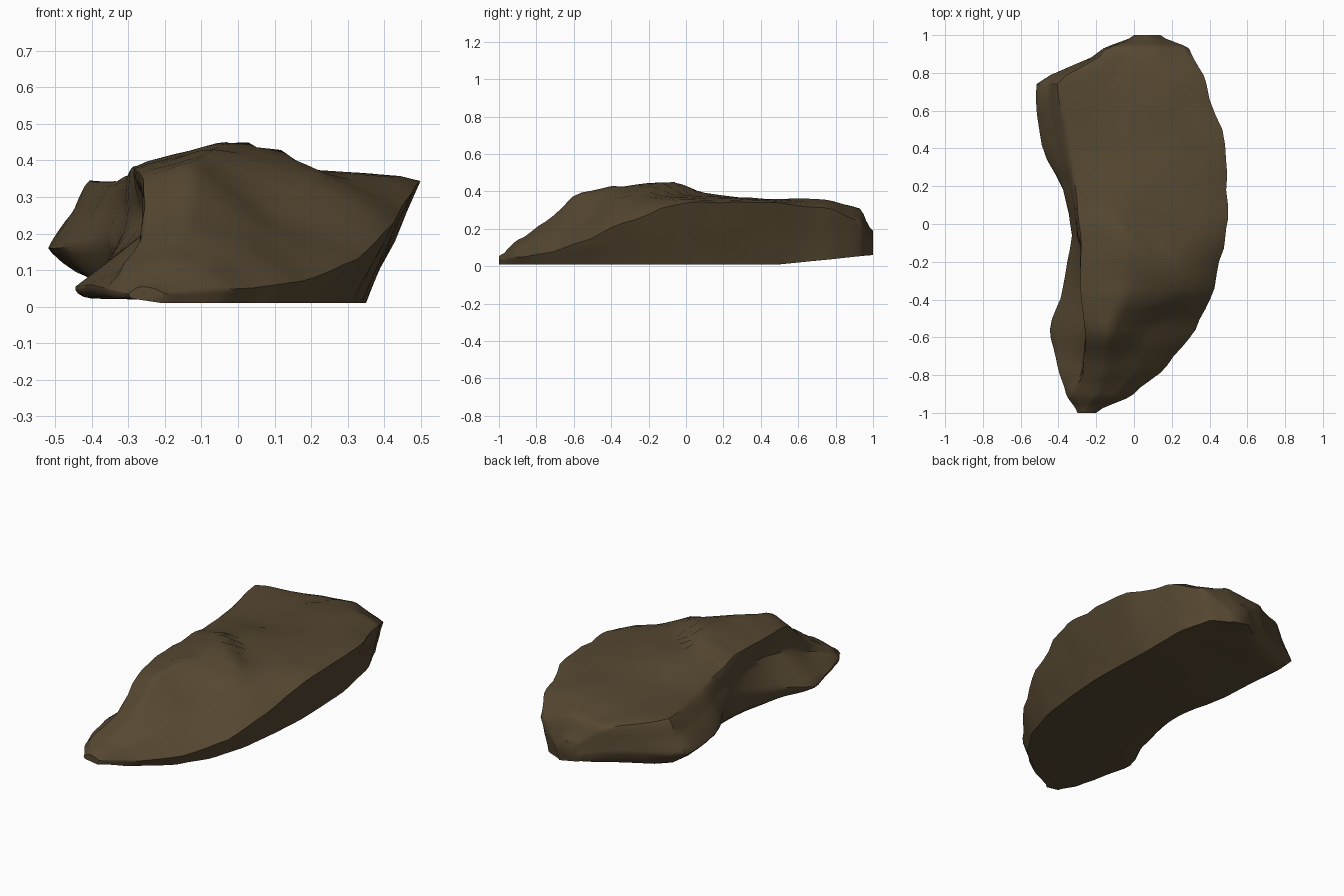
import bpy, bmesh, math
from mathutils import Vector, noise

if "Cube" in bpy.data.objects:
    bpy.data.objects.remove(bpy.data.objects["Cube"])

# Cross-sections along y: y, left foot x, then (x, z) of left bulge, left rim,
# crest, right rim, right bulge, and finally right foot x
SECTIONS = [
    (-1.00, -.29, -.30, .035, -.28, .05, -.26, .055, -.23, .05, -.20, .035, -.21),
    (-0.90, -.34, -.36, .05, -.31, .11, -.20, .14, -.08, .11, .00, .05, -.03),
    (-0.75, -.37, -.405, .06, -.26, .20, -.15, .24, .03, .17, .175, .07, .14),
    (-0.56, -.40, -.445, .055, -.26, .35, -.13, .40, .08, .24, .32, .13, .25),
    (-0.34, -.33, -.375, .10, -.28, .37, -.05, .43, .21, .37, .425, .23, .31),
    (-0.06, -.28, -.335, .15, -.28, .38, -.06, .45, .10, .44, .48, .325, .34),
    (0.10, -.28, -.35, .18, -.30, .36, -.08, .40, .20, .375, .50, .345, .35),
    (0.42, -.36, -.485, .16, -.34, .34, -.10, .335, .20, .36, .48, .34, .34),
    (0.74, -.40, -.51, .16, -.40, .34, -.10, .32, .20, .36, .38, .31, .31),
    (0.93, -.10, -.16, .15, -.13, .28, -.02, .295, .12, .305, .29, .24, .24),
    (1.00, .01, .00, .12, .02, .17, .06, .19, .10, .17, .14, .12, .12),
]


def spline(p, t, tension):
    """Catmull-Rom through four values, tightened by the tension."""
    a, b, c, d = p
    m0, m1 = (c - a) * tension, (d - b) * tension
    return ((2*t**3 - 3*t*t + 1) * b + (t**3 - 2*t*t + t) * m0
            + (3*t*t - 2*t**3) * c + (t**3 - t*t) * m1)


def bump(v, centre, width):
    return max(0, 1 - ((v - centre) / width) ** 2)


def ring(s):
    """Closed outline of one section, with extra points between corners."""
    y = s[0]
    left_foot = .022 + .06 * min(1, max(0, (y - .25) / .4))
    right_foot = .01 + .05 * max(0, (y - .5) / .5)
    pts = [Vector((s[i], y, s[i + 1])) for i in range(2, 12, 2)]
    # Hollow under the left rim
    hollow = pts[0].lerp(pts[1], .5)
    hollow.x += .10 * bump(y, -.48, .42)
    pts.insert(1, hollow)
    pts = [Vector((s[1], y, left_foot))] + pts + [Vector((s[12], y, right_foot))]
    out, n = [], len(pts)
    for i in range(n):
        q = [pts[(i + k) % n] for k in (-1, 0, 1, 2)]
        for k in range(4):
            t = k / 4
            if i >= n - 2:                       # flat underside and right wall
                out.append(q[1].lerp(q[2], t))
            else:
                out.append(Vector([spline([v[c] for v in q], t, .15) if t else q[1][c]
                                   for c in range(3)]))
    return out


# Resample the sections along the length
rows, last = [], len(SECTIONS) - 1
for i in range(last):
    four = [SECTIONS[min(max(i + k, 0), last)] for k in (-1, 0, 1, 2)]
    for k in range(4):
        row = [spline(col, k / 4, .25) for col in zip(*four)]
        row[0] = four[1][0] + (four[2][0] - four[1][0]) * k / 4
        rows.append(row)
rows.append(SECTIONS[-1])

# Boulder skin with weathered bumps
bm = bmesh.new()
loops = []
for s in rows:
    verts = []
    for p in ring(s):
        rough = noise.noise(p * 7) * .012 + noise.noise(p * 14) * .008
        fade = min(1, max(0, p.z - .02) / .1) * min(1, (1.02 - abs(p.y)) / .15)
        side = Vector((p.x * .6, 0, p.z - .15))
        q = p + side.normalized() * rough * fade
        # Lower shelf behind the diagonal edge of the crest
        beyond = (q.x + .1) * .7 + (q.y - .02) * .7
        if beyond > 0 and q.z > .3:
            shelf = .395 - .075 * max(0, q.x + .1) + rough * .4
            q.z = min(q.z, shelf + max(0, .05 - beyond))
        verts.append(bm.verts.new(q))
    loops.append(verts)
n = len(loops[0])
for a, b in zip(loops, loops[1:]):
    for j in range(n):
        k = (j + 1) % n
        bm.faces.new((a[j], a[k], b[k], b[j]))
bm.faces.new(loops[0])
bm.faces.new(loops[-1])
bmesh.ops.recalc_face_normals(bm, faces=bm.faces)
mesh = bpy.data.meshes.new("boulder")
bm.to_mesh(mesh)
bm.free()
rock = bpy.data.objects.new("boulder", mesh)
bpy.context.collection.objects.link(rock)

# Single earthy colour
mat = bpy.data.materials.new("dark brown stone")
mat.diffuse_color = (.092, .064, .031, 1)
mat.use_nodes = True
mat.node_tree.nodes["Principled BSDF"].inputs["Base Color"].default_value = mat.diffuse_color
mesh.materials.append(mat)

bpy.context.view_layer.objects.active = rock
rock.select_set(True)
bpy.ops.object.shade_smooth_by_angle(angle=math.radians(45))
